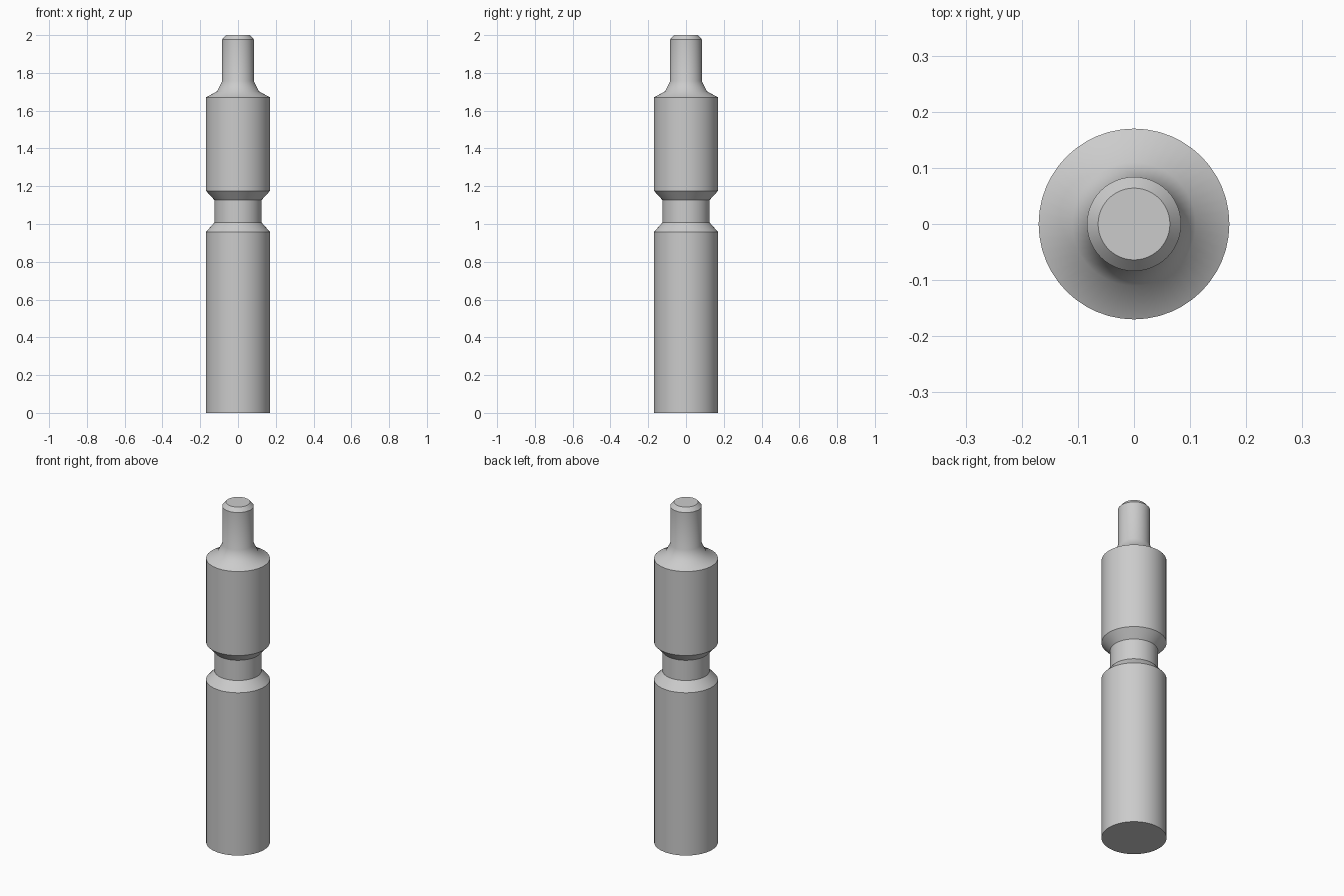
import bpy, bmesh, math

if "Cube" in bpy.data.objects:
    bpy.data.objects.remove(bpy.data.objects["Cube"])

SEGMENTS = 48

# Lathe profile (radius, height) from base to tip
profile = [
    (0.17, 0.0), (0.17, 0.957),      # lower body
    (0.125, 1.008), (0.125, 1.127),  # groove
    (0.17, 1.176), (0.17, 1.67),     # upper body
    (0.11, 1.703), (0.084, 1.757),   # flared shoulder
    (0.084, 1.977), (0.064, 2.0),    # pin with chamfered tip
]

bm = bmesh.new()
rings = []
for r, z in profile:
    rings.append([bm.verts.new((r * math.cos(2 * math.pi * i / SEGMENTS),
                                r * math.sin(2 * math.pi * i / SEGMENTS), z))
                  for i in range(SEGMENTS)])

# Side walls
for low, high in zip(rings, rings[1:]):
    for i in range(SEGMENTS):
        j = (i + 1) % SEGMENTS
        bm.faces.new((low[i], low[j], high[j], high[i]))

# End caps
bm.faces.new(rings[0][::-1])
bm.faces.new(rings[-1])

mesh = bpy.data.meshes.new("grooved_pin")
bm.to_mesh(mesh)
bm.free()
pin = bpy.data.objects.new("grooved_pin", mesh)
bpy.context.collection.objects.link(pin)

# Smooth the round walls, keep the steps crisp
bpy.context.view_layer.objects.active = pin
pin.select_set(True)
bpy.ops.object.shade_smooth_by_angle(angle=math.radians(38))
